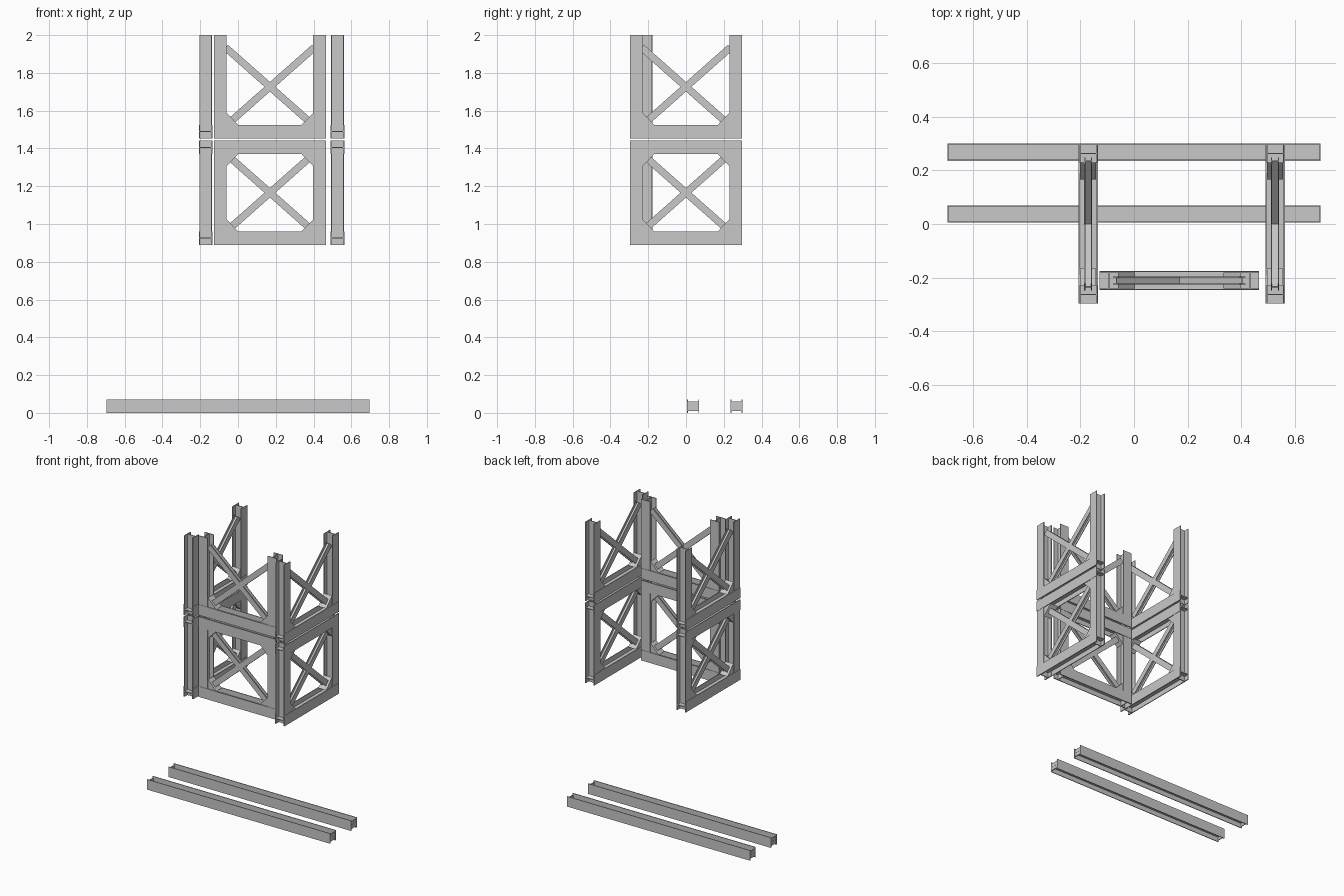
import bpy
import bmesh
from mathutils import Vector

old = bpy.data.objects.get("Cube")
if old:
    bpy.data.objects.remove(old, do_unlink=True)

steel = bpy.data.materials.new("grey_steel")
steel.use_nodes = True
GREY = (0.58, 0.58, 0.58, 1.0)
steel.diffuse_color = GREY
steel.node_tree.nodes["Principled BSDF"].inputs["Base Color"].default_value = GREY

Z = Vector((0, 0, 1))


def prism(name, ring, sweep):
    """Extrude a closed ring of points along a sweep vector."""
    bm = bmesh.new()
    face = bm.faces.new([bm.verts.new(p) for p in ring])
    top = bmesh.ops.extrude_face_region(bm, geom=[face])["geom"]
    bmesh.ops.translate(bm, vec=sweep, verts=[v for v in top if isinstance(v, bmesh.types.BMVert)])
    bmesh.ops.recalc_face_normals(bm, faces=bm.faces)
    mesh = bpy.data.meshes.new(name)
    bm.to_mesh(mesh)
    bm.free()
    mesh.materials.append(steel)
    obj = bpy.data.objects.new(name, mesh)
    bpy.context.collection.objects.link(obj)
    return obj


def h_beam(name, start, end, facing, width, height, t=0.005):
    """H section from start to end; its two flanges face along +-facing."""
    side = (end - start).normalized().cross(facing)
    w, h, c, i = width / 2, height / 2, t / 2, width / 2 - t
    profile = [(-w, -h), (-i, -h), (-i, -c), (i, -c), (i, -h), (w, -h),
               (w, h), (i, h), (i, c), (-i, c), (-i, h), (-w, h)]
    return prism(name, [start + facing * a + side * b for a, b in profile], end - start)


SIZE = 0.068   # section of columns and beams
HALF = 0.297   # half length of a frame


def frame(name, centre, along, facing, low, high, has_top):
    """Braced frame: two columns, one or two beams, crossed braces, gussets."""
    def at(u, z):
        return centre + along * u + Z * z

    # columns
    edge = HALF - SIZE / 2
    for tag, s in (("a", -1), ("b", 1)):
        h_beam(f"{name}_column_{tag}", at(s * edge, low), at(s * edge, high), facing, SIZE, SIZE)

    # horizontal beams, a touch wider than the columns
    levels = [("bottom", low, 1)] + ([("top", high, -1)] if has_top else [])
    for tag, z, d in levels:
        mid = z + d * 0.036
        h_beam(f"{name}_{tag}_beam", at(-HALF, mid), at(HALF, mid), facing, SIZE + 0.004, 0.072)
        # corner gussets
        for s in (-1, 1):
            u, g = s * (HALF - SIZE), z + d * 0.07
            ring = [at(u, g), at(u - s * 0.063, g), at(u, g + d * 0.065)]
            prism(f"{name}_{tag}_gusset", [p - facing * 0.03 for p in ring], facing * 0.06)

    # crossed braces
    mid = (low + high) / 2
    for tag, s in (("a", -1), ("b", 1)):
        h_beam(f"{name}_brace_{tag}", at(-s * 0.235, mid - 0.208), at(s * 0.235, mid + 0.208),
               facing, 0.03, 0.038, 0.004)


X, Y = Vector((1, 0, 0)), Vector((0, 1, 0))
for level, low, high, has_top in (("lower", 0.889, 1.442, True), ("upper", 1.453, 2.0, False)):
    frame(f"{level}_right_frame", Vector((-0.171, 0, 0)), Y, X, low, high, has_top)
    frame(f"{level}_left_frame", Vector((0.527, 0, 0)), Y, X, low, high, has_top)
    frame(f"{level}_front_frame", Vector((0.169, -0.211, 0)), X, Y, low, high, has_top)

# loose beams on the ground, with inset end plates
for tag, y in (("middle", 0.038), ("back", 0.268)):
    h_beam(f"{tag}_ground_beam", Vector((-0.697, y, 0.035)), Vector((0.697, y, 0.035)), Y, 0.064, 0.07)
    for s in (-1, 1):
        ring = [Vector((s * 0.696, y + a * 0.029, 0.035 + b * 0.025))
                for a, b in ((-1, -1), (1, -1), (1, 1), (-1, 1))]
        prism(f"{tag}_ground_beam_end", ring, X * -s * 0.005)
